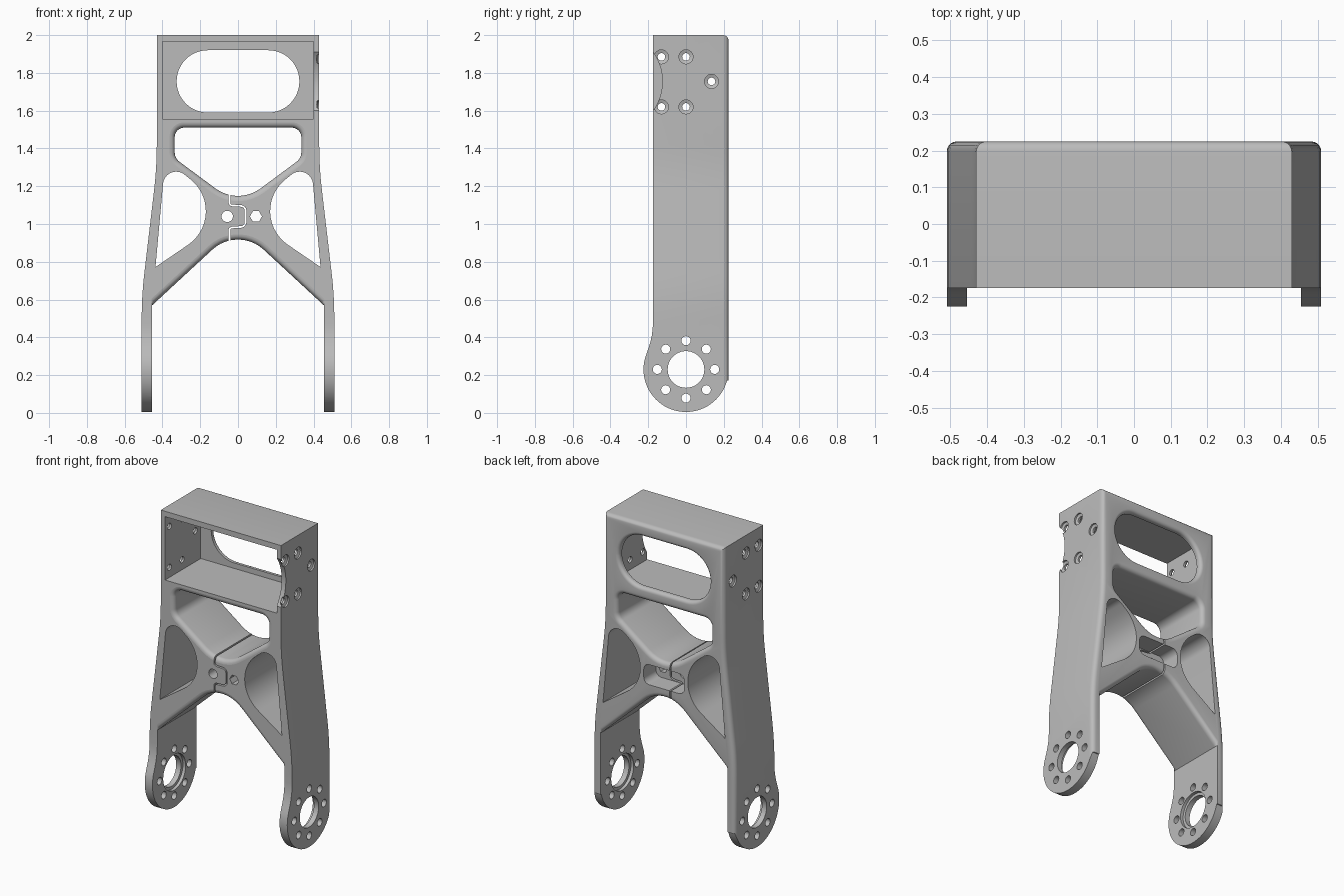
import bpy
import bmesh
from math import pi, sin, cos, tan, acos, sqrt, radians
from mathutils import Vector

cube = bpy.data.objects.get("Cube")
if cube:
    bpy.data.objects.remove(cube, do_unlink=True)

BACK, FRONT = 0.225, -0.175
ROUND = 0.028

metal = bpy.data.materials.new("satin grey metal")
metal.use_nodes = True
GREY = (0.5, 0.5, 0.5, 1)
metal.diffuse_color = GREY
metal.node_tree.nodes["Principled BSDF"].inputs["Base Color"].default_value = GREY


def rounded(corners):
    """Outline from (u, v, radius) corners, each replaced by an arc."""
    out = []
    for i, (u, v, r) in enumerate(corners):
        p = Vector((u, v))
        if r == 0:
            out.append(p)
            continue
        a = (Vector(corners[i - 1][:2]) - p).normalized()
        b = (Vector(corners[(i + 1) % len(corners)][:2]) - p).normalized()
        half = acos(max(-1, min(1, a.dot(b)))) / 2
        centre = p + (a + b).normalized() * (r / sin(half))
        start = p + a * (r / tan(half)) - centre
        end = p + b * (r / tan(half)) - centre
        sweep = pi - 2 * half
        n = max(4, int(sweep / 0.13))
        for k in range(n + 1):
            t = k / n
            out.append(centre + (start * sin((1 - t) * sweep) + end * sin(t * sweep)) / sin(sweep))
    return out


def mirrored(half):
    """Complete a right-hand half outline; corners on x = 0 are not doubled."""
    return half + [(-u, v, r) for u, v, r in reversed(half) if u > 0]


def circle(u, v, r, n=32):
    return [Vector((u + r * cos(2 * pi * k / n), v + r * sin(2 * pi * k / n))) for k in range(n)]


def box(u0, u1, v0, v1, r=0):
    return rounded([(u0, v0, r), (u1, v0, r), (u1, v1, r), (u0, v1, r)])


def offset(pts, d, low=-9):
    """Grow a closed outline by d; points under the height low stay put."""
    n = len(pts)
    area = sum(pts[i - 1].cross(pts[i]) for i in range(n))
    s = 1 if area > 0 else -1
    out = []
    for i, p in enumerate(pts):
        e1 = (p - pts[i - 1]).normalized()
        e2 = (pts[(i + 1) % n] - p).normalized()
        n1, n2 = Vector((e1.y, -e1.x)) * s, Vector((e2.y, -e2.x)) * s
        out.append(p + (n1 + n2) * (d / (1 + n1.dot(n2))) if p.y > low else p.copy())
    return out


def prism(name, pts, rings, axis="Y", low=-9):
    """Loft an outline along an axis through (position, growth) rings."""
    bm = bmesh.new()
    loops = []
    for t, grow in rings:
        ring = offset(pts, grow, low) if grow else pts
        loops.append([bm.verts.new((p.x, t, p.y) if axis == "Y" else (t, p.x, p.y)) for p in ring])
    for a, b in zip(loops, loops[1:]):
        for i in range(len(pts)):
            bm.faces.new((a[i - 1], a[i], b[i], b[i - 1]))
    bm.faces.new(loops[0])
    bm.faces.new(loops[-1])
    bmesh.ops.recalc_face_normals(bm, faces=bm.faces)
    mesh = bpy.data.meshes.new(name)
    bm.to_mesh(mesh)
    bm.free()
    ob = bpy.data.objects.new(name, mesh)
    bpy.context.collection.objects.link(ob)
    mesh.materials.append(metal)
    return ob


def flare(r, steps=5):
    """(depth, growth) pairs of a quarter-round lip, surface first."""
    depths = [r * (1 - cos(pi / 2 * k / steps)) for k in range(steps + 1)]
    return [(d, r - sqrt(max(0, r * r - (r - d) ** 2))) for d in depths]


def combine(tool, operation="DIFFERENCE"):
    tool.hide_render = True
    mod = frame.modifiers.new("cut", "BOOLEAN")
    mod.operation, mod.solver, mod.object = operation, "EXACT", tool
    bpy.context.view_layer.objects.active = frame
    bpy.ops.object.modifier_apply(modifier=mod.name)
    bpy.data.objects.remove(tool, do_unlink=True)


def cut(pts, rings, axis="Y", low=-9):
    combine(prism("cutter", pts, rings, axis, low))


# Body: front outline with rounded back edge, intersected with the side profile
outer = rounded(mirrored([(0.51, -0.1, 0), (0.51, 0.62, 2), (0.43, 1.3, 2), (0.43, 2, 0)]))
back_round = [(BACK - d, -g) for d, g in reversed(flare(ROUND))]
frame = prism("bracket_frame", outer, [(-0.3, 0)] + back_round)

disc = [(0.225 * cos(radians(a)), 0.23 + 0.225 * sin(radians(a)), 0) for a in range(-15, -201, -5)]
side = rounded([(0.3, disc[0][1], 0)] + disc + [(FRONT, 0.41, 0.4), (FRONT, 2.1, 0), (0.3, 2.1, 0)])
combine(prism("side_profile", side, [(-0.7, 0), (0.7, 0)], "X"), "INTERSECT")

# Top housing: open front cavity and slot in the back wall
cut(box(-0.4, 0.4, 1.555, 1.965), [(-0.4, 0), (0.19, 0)])
lip = [(BACK - d, g) for d, g in reversed(flare(0.022))]
cut(box(-0.325, 0.325, 1.59, 1.92, 0.1649), [(0.1, 0)] + lip + [(0.4, 0.022)])

# Upper window and lower arch, rounded at both faces
both = ([(-0.4, ROUND)] + [(FRONT + d, g) for d, g in flare(ROUND)]
        + [(BACK - d, g) for d, g in reversed(flare(ROUND))] + [(0.4, ROUND)])
window = [(0, 1.1, 0.2), (0.335, 1.348, 0.06), (0.335, 1.51, 0.05)]
cut(rounded(mirrored(window)), both)
arch = [(0.455, -0.2, 0), (0.455, 0.569, 0), (0.44, 0.583, 0), (0, 0.99, 0.2)]
cut(rounded(mirrored(arch)), both, low=0.58)

# Side windows
for s in (1, -1):
    tri = [(s * 0.437, 0.772, 0), (s * 0.385, 1.343, 0.07), (s * 0.024, 1.054, 0.215)]
    cut(rounded(tri), [(-0.4, 0), (0.4, 0)])

# Back pocket and bolt holes in the waist
cut(box(-0.145, 0.145, 0.975, 1.105, 0.04), [(0.1, 0), (0.4, 0)])
cut(circle(-0.057, 1.04, 0.03), [(-0.4, 0), (0.4, 0)])
cut(circle(0.095, 1.04, 0.032, 6), [(-0.4, 0), (0.4, 0)])

# Interlocking split through the waist
tab = [(-0.3, 1.2, 0), (-0.05, 1.2, 0), (-0.05, 1.095, 0.02), (0.035, 1.09, 0.02)]
tab = rounded(tab + [(u, 2.08 - v, r) for u, v, r in reversed(tab)])
grown = offset(tab, 0.009)
cut(tab[1:-1] + grown[1:-1][::-1], [(-0.4, 0), (0.4, 0)])

# Countersunk screw holes through both housing walls
sink = [(0.414, 0), (0.42, 0.017), (0.6, 0.017)]
sink = [(-t, g) for t, g in reversed(sink)] + sink
for y, z in ((-0.13, 1.885), (0, 1.885), (0.135, 1.755), (-0.13, 1.62), (0, 1.62)):
    cut(circle(y, z, 0.02, 24), sink, "X")

# Curved relief in the left housing wall
cut(circle(-0.39, 1.755, 0.265, 72), [(0.3, 0), (0.6, 0)], "X")

# Pivot bores with inner step, and a ring of holes
bore = [(0.475, 0.018), (0.476, 0), (0.7, 0)]
cut(circle(0, 0.23, 0.097, 48), [(-t, g) for t, g in reversed(bore)] + bore, "X")
for k in range(8):
    a = k * pi / 4
    cut(circle(0.152 * cos(a), 0.23 + 0.152 * sin(a), 0.024, 20), [(-0.7, 0), (0.7, 0)], "X")

# Smooth the rounds, keep the edges crisp
bpy.ops.object.select_all(action="DESELECT")
frame.select_set(True)
bpy.context.view_layer.objects.active = frame
bpy.ops.object.shade_smooth_by_angle(angle=radians(30))
